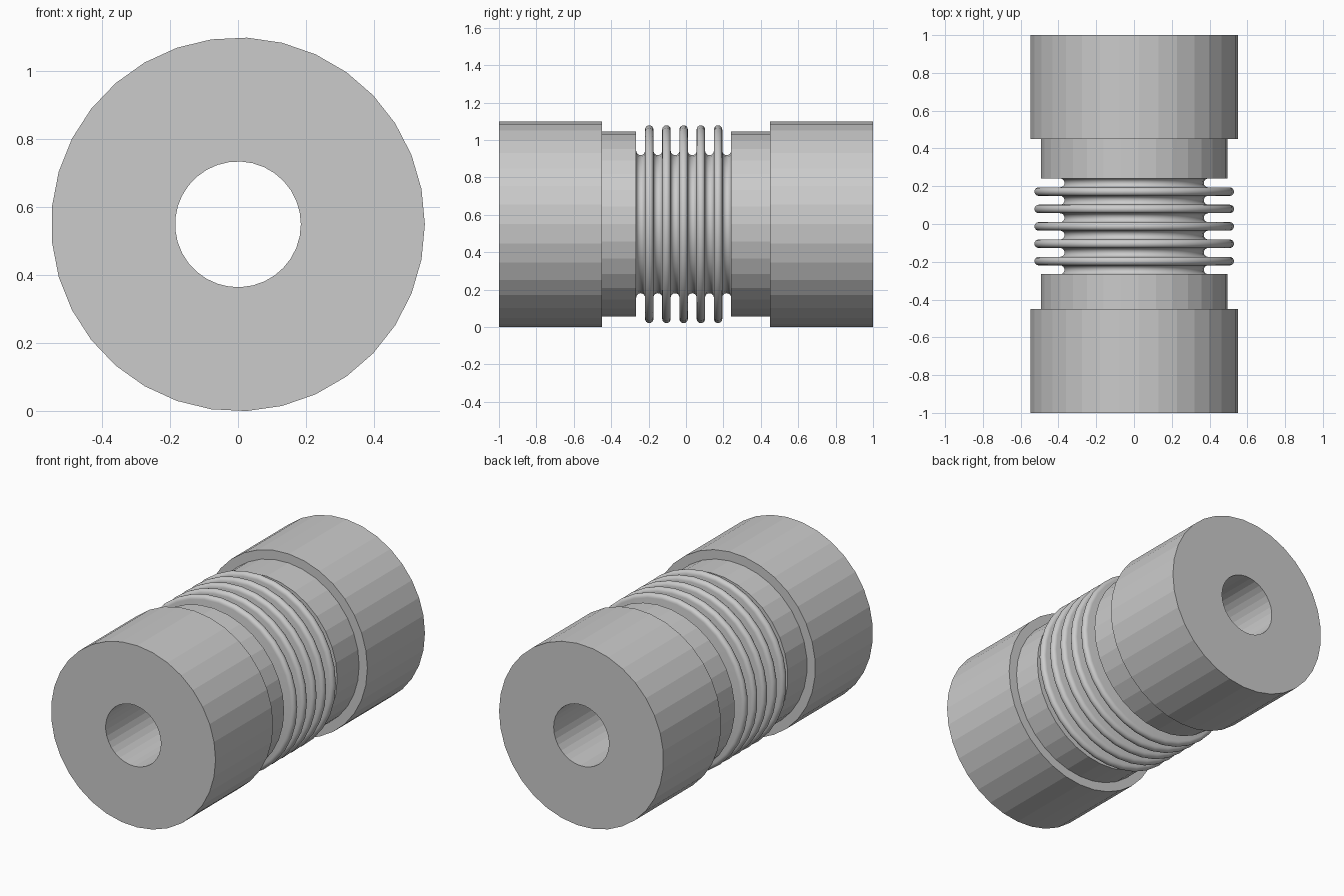
import bpy
import bmesh
import math

SIDES = 33          # facets around the axis
AXIS_Z = 0.55       # height of the shaft axis

cube = bpy.data.objects.get("Cube")
if cube:
    bpy.data.objects.remove(cube, do_unlink=True)

metal = bpy.data.materials.new("grey metal")
metal.use_nodes = True
GREY = (0.6, 0.6, 0.6, 1.0)
metal.diffuse_color = GREY
metal.node_tree.nodes["Principled BSDF"].inputs["Base Color"].default_value = GREY


def lathe(name, profile, smooth=False):
    """Revolve a closed (radius, y) profile around the shaft axis."""
    bm = bmesh.new()
    rings = []
    for i in range(SIDES):
        a = math.tau * i / SIDES
        rings.append([bm.verts.new((r * math.cos(a), y, r * math.sin(a)))
                      for r, y in profile])
    n = len(profile)
    for i in range(SIDES):
        a, b = rings[i], rings[(i + 1) % SIDES]
        for j in range(n):
            k = (j + 1) % n
            bm.faces.new((a[j], a[k], b[k], b[j]))
    bmesh.ops.recalc_face_normals(bm, faces=bm.faces)
    mesh = bpy.data.meshes.new(name)
    bm.to_mesh(mesh)
    bm.free()
    mesh.materials.append(metal)
    obj = bpy.data.objects.new(name, mesh)
    obj.location.z = AXIS_Z
    bpy.context.collection.objects.link(obj)
    if smooth:
        bpy.ops.object.select_all(action='DESELECT')
        obj.select_set(True)
        bpy.context.view_layer.objects.active = obj
        bpy.ops.object.shade_smooth_by_angle(angle=math.radians(40))
    return obj


# Clamping hubs: wide body, narrower neck, through bore
BORE, BODY, NECK = 0.185, 0.55, 0.495


def hub(name, end, step, inner):
    lathe(name, [(BORE, end), (BODY, end), (BODY, step),
                 (NECK, step), (NECK, inner), (BORE, inner)])


hub("front_hub", -1.0, -0.45, -0.266)
hub("back_hub", 1.0, 0.45, 0.241)

# Bellows: thin corrugated wall of rounded ridges and valleys
RIDGES, ARC = 5, 8
VALLEY_R, RIDGE_R = 0.0235, 0.0225
VALLEY_AT, RIDGE_AT = 0.393, 0.507      # radii of the arc centres
PITCH = 2 * (VALLEY_R + RIDGE_R)
MIDDLE = -0.0125


def corrugation(offset):
    """Wavy (radius, y) path, moved inwards by the offset."""
    points = []
    for i in range(2 * RIDGES + 1):
        y = MIDDLE + (i - RIDGES) * PITCH / 2
        ridge = i % 2 == 1
        centre = RIDGE_AT if ridge else VALLEY_AT
        radius = RIDGE_R - offset if ridge else VALLEY_R + offset
        sign = 1 if ridge else -1
        for s in range(ARC + 1):
            t = math.pi * s / ARC
            points.append((centre + sign * radius * math.sin(t),
                           y - radius * math.cos(t)))
    return points


lathe("bellows", corrugation(0) + corrugation(0.01)[::-1], smooth=True)
